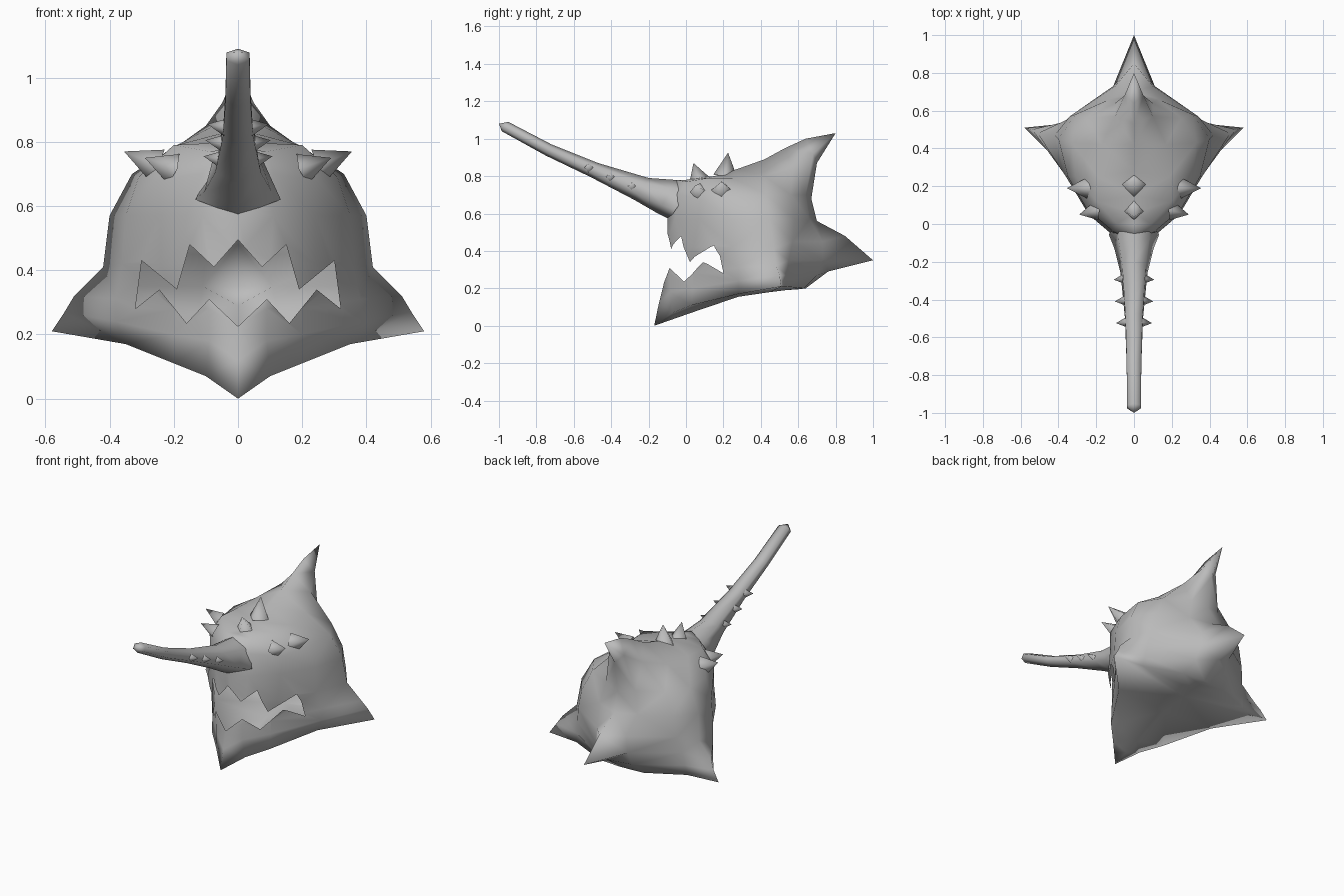
import bpy
import bmesh
from math import cos, sin, tau
from mathutils import Vector, Matrix

old = bpy.data.objects.get("Cube")
if old:
    bpy.data.objects.remove(old, do_unlink=True)


def make_material(name, value):
    mat = bpy.data.materials.new(name)
    mat.use_nodes = True
    colour = (value, value, value, 1)
    mat.diffuse_color = colour
    mat.node_tree.nodes["Principled BSDF"].inputs["Base Color"].default_value = colour
    return mat


grey = make_material("plain grey", 0.5)


def finish(name, bm, mat=grey):
    """Turn a bmesh into a smooth shaded object."""
    bmesh.ops.recalc_face_normals(bm, faces=bm.faces[:])
    mesh = bpy.data.meshes.new(name)
    bm.to_mesh(mesh)
    bm.free()
    mesh.materials.append(mat)
    mesh.shade_smooth()
    obj = bpy.data.objects.new(name, mesh)
    bpy.context.scene.collection.objects.link(obj)
    return obj


# Head: left half as rows of points from front to back, bottom to top
keel_line = [(-.17, 0), (-.07, .035), (.03, .07), (.28, .155),
             (.45, .18), (.53, .19), (.6, .195), (.64, .2)]
front_line = [(-.17, 0), (-.145, .12), (-.12, .22), (-.1, .45), (-.1, .58), (-.1, .7), (-.05, .78)]
back_line = [(.64, .2), (.76, .29), (1, .35), (.85, .48), (.7, .56), (.67, .68), (.7, .87)]
side_rows = [
    [(.1, -.07, .07), (.2, .03, .11), (.35, .28, .17), (.58, .51, .21), (.38, .53, .21), (.15, .63, .2)],
    [(.09, -.085, .18), (.2, .035, .2), (.38, .28, .24), (.54, .5, .27), (.37, .54, .27), (.12, .7, .27)],
    [(.09, -.09, .28), (.2, .04, .28), (.38, .28, .31), (.51, .48, .32), (.36, .55, .35), (.11, .73, .35)],
    [(.1, -.07, .42), (.24, .05, .42), (.36, .25, .42), (.42, .47, .41), (.34, .57, .45), (.1, .73, .45)],
    [(.11, -.06, .57), (.24, .07, .57), (.35, .25, .57), (.4, .45, .57), (.31, .58, .57), (.13, .66, .57)],
    [(.11, -.04, .7), (.25, .08, .68), (.31, .25, .69), (.33, .43, .7), (.25, .56, .7), (.1, .64, .7)],
    [(.09, 0, .77), (.2, .12, .79), (.19, .25, .79), (.17, .42, .8), (.1, .57, .85), (.05, .68, .92)],
]
ridge_line = [(0, .78), (.06, .79), (.15, .8), (.28, .84), (.42, .89), (.53, .95), (.64, 1), (.8, 1.03)]


def on_centre(line):
    return [(0, *p) for p in line]


sides = [[(0, *f), *side, (0, *b)] for f, side, b in zip(front_line, side_rows, back_line)]
rows = [on_centre(keel_line)] + sides + [on_centre(ridge_line)]

bm = bmesh.new()
known = {}


def vert(point):
    if point not in known:
        known[point] = bm.verts.new(point)
    return known[point]


for low, high in zip(rows, rows[1:]):
    for i in range(len(low) - 1):
        corners = [vert(p) for p in (low[i], low[i + 1], high[i + 1], high[i])]
        corners = list(dict.fromkeys(corners))
        if len(corners) > 2:
            bm.faces.new(corners)
bmesh.ops.triangulate(bm, faces=bm.faces[:])
bmesh.ops.mirror(bm, geom=bm.verts[:] + bm.edges[:] + bm.faces[:],
                 axis='X', merge_dist=.001)
bmesh.ops.remove_doubles(bm, verts=bm.verts[:], dist=.0005)
head = finish("head", bm)

# Jagged mouth: cut with a zigzag prism, then drop the lining to leave a shell
upper = [(.3, .43), (.19, .34), (.15, .48), (.075, .41)]
lower = [(.09, .31), (.16, .235), (.245, .34), (.32, .28)]
half = [(0, .225)] + lower + upper + [(0, .495)]
outline = half + [(-x, z) for x, z in reversed(half[1:-1])]
lining = make_material("mouth lining", 0.5)
bm = bmesh.new()
base = bm.faces.new([bm.verts.new((x, -.6, z)) for x, z in outline])
grown = bmesh.ops.extrude_face_region(bm, geom=[base], use_keep_orig=True)
bmesh.ops.translate(bm, vec=(0, .92, 0),
                    verts=[v for v in grown["geom"] if isinstance(v, bmesh.types.BMVert)])
cutter = finish("mouth_cutter", bm, lining)
cutter.hide_render = True

cut = head.modifiers.new("mouth", 'BOOLEAN')
cut.operation = 'DIFFERENCE'
cut.solver = 'EXACT'
cut.object = cutter
cut.material_mode = 'TRANSFER'
bpy.context.view_layer.update()
depsgraph = bpy.context.evaluated_depsgraph_get()
carved = bpy.data.meshes.new_from_object(head.evaluated_get(depsgraph))
head.modifiers.clear()
bm = bmesh.new()
bm.from_mesh(carved)
inner = [f for f in bm.faces
         if carved.materials[f.material_index].name.startswith("mouth lining")]
bmesh.ops.delete(bm, geom=inner, context='FACES')
for f in bm.faces:
    f.material_index = 0
bm.to_mesh(carved)
bm.free()
carved.materials.clear()
carved.materials.append(grey)
head.data = carved
bpy.data.objects.remove(cutter, do_unlink=True)
bpy.data.materials.remove(lining)

# Long nose: six-sided rings given by top, bottom, upper and lower half width
nose_rings = [
    ((-.95, 1.09), (-.985, 1.04), .038, .038),
    ((-.72, .97), (-.75, .91), .041, .041),
    ((-.47, .87), (-.51, .795), .048, .05),
    ((-.2, .79), (-.28, .675), .065, .075),
    ((-.06, .78), (-.15, .6), .085, .11),
    ((.05, .77), (-.09, .57), .08, .14),
]
SIDES = 6
bm = bmesh.new()
rings = []
for top, bottom, wide_up, wide_low in nose_rings:
    top, bottom = Vector((0, *top)), Vector((0, *bottom))
    middle, up = (top + bottom) / 2, (top - bottom) / 2
    ring = []
    for k in range(SIDES):
        a = tau * k / SIDES
        width = 1.1 * (wide_up if cos(a) > 0 else wide_low)
        ring.append(bm.verts.new(middle + up * cos(a) + Vector((width * sin(a), 0, 0))))
    rings.append(ring)
for a, b in zip(rings, rings[1:]):
    for k in range(SIDES):
        n = (k + 1) % SIDES
        bm.faces.new((a[k], a[n], b[n], b[k]))
tip = bm.verts.new((0, -1, 1.08))
for k in range(SIDES):
    bm.faces.new((tip, rings[0][k], rings[0][(k + 1) % SIDES]))
finish("nose", bm)


# Small four-sided spikes
def spike(name, foot, point, radius):
    foot, point = Vector(foot), Vector(point)
    axis = point - foot
    turn = axis.to_track_quat('Z', 'Y').to_matrix().to_4x4()
    bm = bmesh.new()
    bmesh.ops.create_cone(bm, segments=4, radius1=radius, radius2=0, depth=axis.length,
                          matrix=Matrix.Translation((foot + point) / 2) @ turn)
    bmesh.ops.remove_doubles(bm, verts=bm.verts[:], dist=.0005)
    finish(name, bm)


for side, s in (("left", 1), ("right", -1)):
    spike(f"{side}_brow_spike_back", (s * .25, .19, .725), (s * .355, .19, .77), .055)
    spike(f"{side}_brow_spike_front", (s * .2, .07, .715), (s * .29, .05, .75), .05)
    for i in range(3):
        y = -.29 - .115 * i
        z = .745 + .05 * i
        x = .05 - .006 * i
        spike(f"{side}_nose_spike_{i + 1}", (s * x, y, z), (s * (x + .057), y - .005, z + .01), .028)

spike("crown_spike_front", (0, .07, .78), (0, .04, .87), .055)
spike("crown_spike_back", (0, .21, .8), (0, .225, .925), .065)
